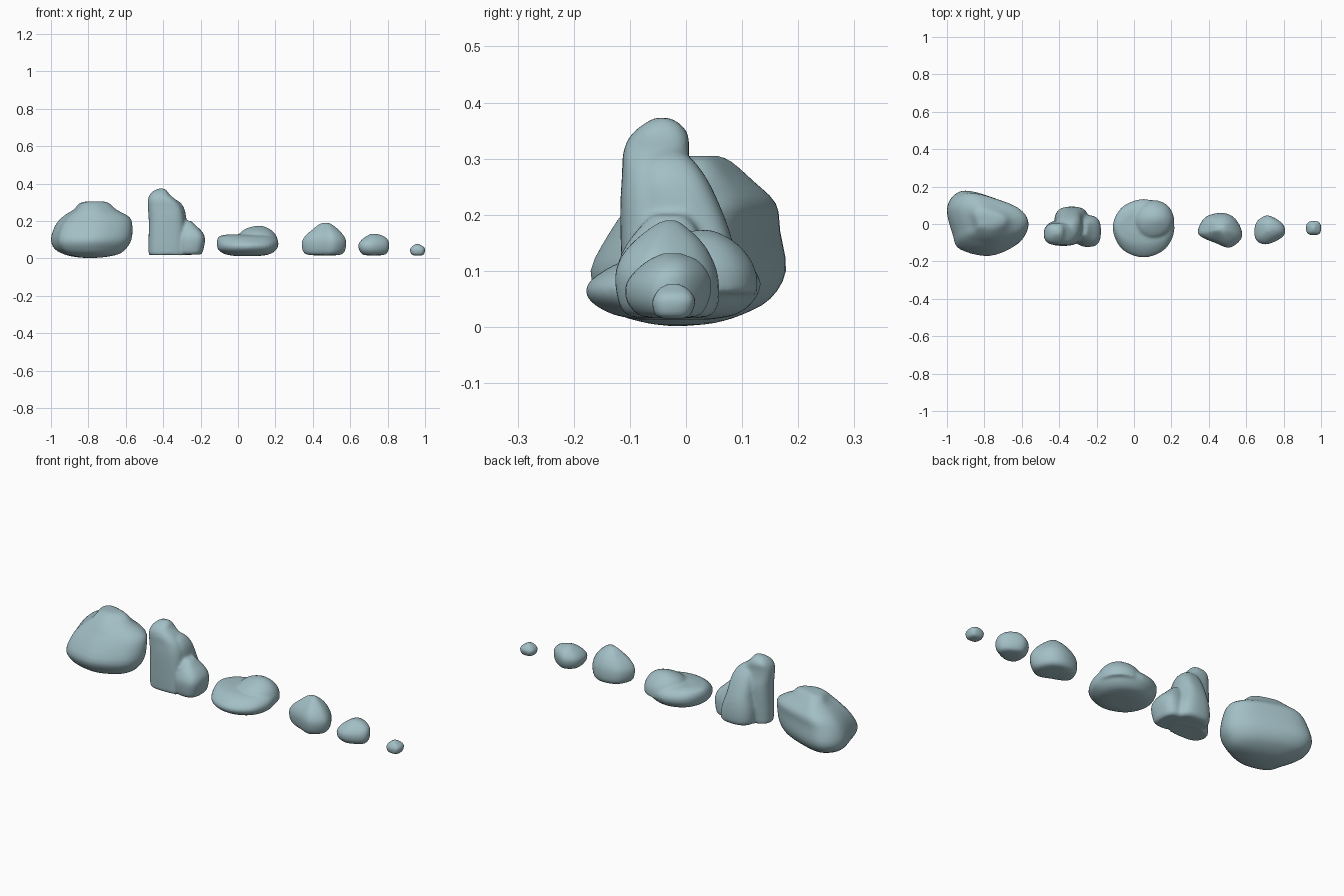
import bpy, bmesh, math

STONE = bpy.data.materials.new("blue_grey_stone")
STONE.diffuse_color = (0.36, 0.52, 0.56, 1)


def spline(pts, steps, closed):
    """Catmull-Rom curve through tuples of any size."""
    n, out = len(pts), []
    for i in range(n if closed else n - 1):
        q = [pts[k % n] if closed else pts[min(max(k, 0), n - 1)]
             for k in range(i - 1, i + 3)]
        for s in range(steps):
            t = s / steps
            out.append([0.5 * (2 * b + (c - a) * t + (2 * a - 5 * b + 4 * c - d) * t * t
                               + (3 * b - a - 3 * c + d) * t ** 3)
                        for a, b, c, d in zip(*q)])
    return out if closed else out + [list(pts[-1])]


def loft(bm, plan, levels):
    """Stack a plan outline, fitted to (z, x0, x1, y0, y1) at each level."""
    ring = spline(plan, 5, True)
    xs, ys = [p[0] for p in ring], [p[1] for p in ring]
    unit = [((x - min(xs)) / (max(xs) - min(xs)), (y - min(ys)) / (max(ys) - min(ys)))
            for x, y in ring]
    rows = [[bm.verts.new((x0 + u * (x1 - x0), y0 + v * (y1 - y0), z)) for u, v in unit]
            for z, x0, x1, y0, y1 in spline(levels, 3, False)]
    n = len(unit)
    for a, b in zip(rows, rows[1:]):
        for i in range(n):
            j = (i + 1) % n
            bm.faces.new((a[i], a[j], b[j], b[i]))
    bm.faces.new(rows[0])
    bm.faces.new(rows[-1])


def rock(name, *parts, voxel=0.0):
    bm = bmesh.new()
    for plan, levels in parts:
        loft(bm, plan, levels)
    bmesh.ops.recalc_face_normals(bm, faces=bm.faces)
    me = bpy.data.meshes.new(name)
    bm.to_mesh(me)
    bm.free()
    me.materials.append(STONE)
    ob = bpy.data.objects.new(name, me)
    bpy.context.collection.objects.link(ob)
    me.polygons.foreach_set("use_smooth", [True] * len(me.polygons))
    if voxel:
        # melt the overlapping lumps into one stone
        m = ob.modifiers.new("melt", 'REMESH')
        m.mode, m.voxel_size, m.use_smooth_shade = 'VOXEL', voxel, True
        s = ob.modifiers.new("soften", 'SMOOTH')
        s.factor, s.iterations = 0.5, 9
    return ob


ROUND = [(math.cos(k * math.pi / 4), math.sin(k * math.pi / 4)) for k in range(8)]
BLOCK = [(1, -.5), (1, .5), (.55, 1), (-.5, 1), (-1, .5), (-1, -.5), (-.5, -1), (.55, -1)]

# big boulder
rock("large_boulder", (
    [(-1, .08), (-.96, .16), (-.88, .18), (-.72, .13), (-.61, .07), (-.57, -.01),
     (-.62, -.10), (-.77, -.165), (-.93, -.13), (-.97, -.05)],
    [(.002, -.81, -.77, -.03, .0), (.007, -.87, -.71, -.07, .05), (.022, -.93, -.64, -.12, .10),
     (.05, -.98, -.60, -.15, .15),
     (.10, -1, -.57, -.17, .178), (.17, -.98, -.565, -.135, .168), (.22, -.94, -.58, -.10, .16),
     (.26, -.88, -.65, -.07, .12), (.295, -.845, -.69, -.03, .08), (.305, -.80, -.73, .0, .055)]))

# tall stone: spire, shoulder behind it, low lump on the right
rock("tall_stone",
     (BLOCK, [(.018, -.47, -.29, -.10, .0), (.03, -.478, -.28, -.112, .01),
              (.20, -.477, -.285, -.117, .02), (.27, -.482, -.30, -.114, .01),
              (.31, -.482, -.33, -.112, .005), (.34, -.472, -.365, -.10, .005),
              (.362, -.45, -.38, -.075, -.01), (.373, -.425, -.395, -.055, -.03)]),
     (BLOCK, [(.018, -.41, -.25, -.07, .07), (.035, -.425, -.24, -.08, .09),
              (.10, -.425, -.25, -.08, .092), (.17, -.415, -.272, -.08, .078),
              (.25, -.41, -.282, -.085, .045), (.295, -.40, -.305, -.075, .015),
              (.315, -.385, -.335, -.05, -.01)]),
     (BLOCK, [(.02, -.31, -.20, -.10, .03), (.035, -.32, -.188, -.115, .045),
              (.10, -.32, -.176, -.123, .045), (.14, -.31, -.19, -.11, .035),
              (.175, -.31, -.225, -.085, .02), (.20, -.30, -.25, -.06, -.0)]),
     voxel=.007)

# flat stone: low disc with a hump at the back right
rock("flat_stone",
     (ROUND, [(.013, -.02, .12, -.08, .04), (.022, -.07, .17, -.13, .09),
              (.045, -.105, .205, -.17, .12), (.07, -.113, .216, -.179, .133),
              (.095, -.113, .214, -.155, .128), (.118, -.10, .19, -.11, .10),
              (.127, -.06, .12, -.05, .06)]),
     (ROUND, [(.06, .0, .215, -.10, .128), (.10, .0, .213, -.085, .125),
              (.135, .01, .196, -.065, .105), (.16, .045, .165, -.02, .075),
              (.173, .09, .13, .015, .045)]),
     voxel=.007)

# medium stone
rock("medium_stone", (
    [(.34, -.03), (.38, .04), (.47, .062), (.54, .03), (.575, -.06), (.51, -.12),
     (.43, -.095), (.36, -.065)],
    [(.016, .41, .52, -.08, .02), (.022, .365, .555, -.105, .045), (.045, .345, .573, -.12, .058),
     (.09, .343, .578, -.126, .057), (.125, .365, .562, -.115, .045), (.155, .40, .535, -.09, .025),
     (.182, .435, .50, -.055, -.005), (.19, .46, .48, -.035, -.02)]))

# small stone
rock("small_stone", (
    [(.645, -.04), (.66, .015), (.72, .045), (.80, .0), (.805, -.06), (.72, -.105), (.66, -.09)],
    [(.016, .69, .76, -.06, .0), (.022, .665, .79, -.085, .025), (.045, .648, .805, -.105, .04),
     (.075, .645, .808, -.107, .045), (.10, .662, .80, -.09, .037), (.12, .69, .775, -.065, .018),
     (.131, .71, .74, -.04, -.01)]))

# pebble
rock("pebble", (
    BLOCK,
    [(.015, .945, .98, -.04, -.005), (.022, .927, .994, -.055, .008),
     (.043, .92, 1, -.06, .016), (.058, .926, .995, -.055, .012),
     (.07, .94, .978, -.045, .0), (.077, .953, .966, -.03, -.015)]))
